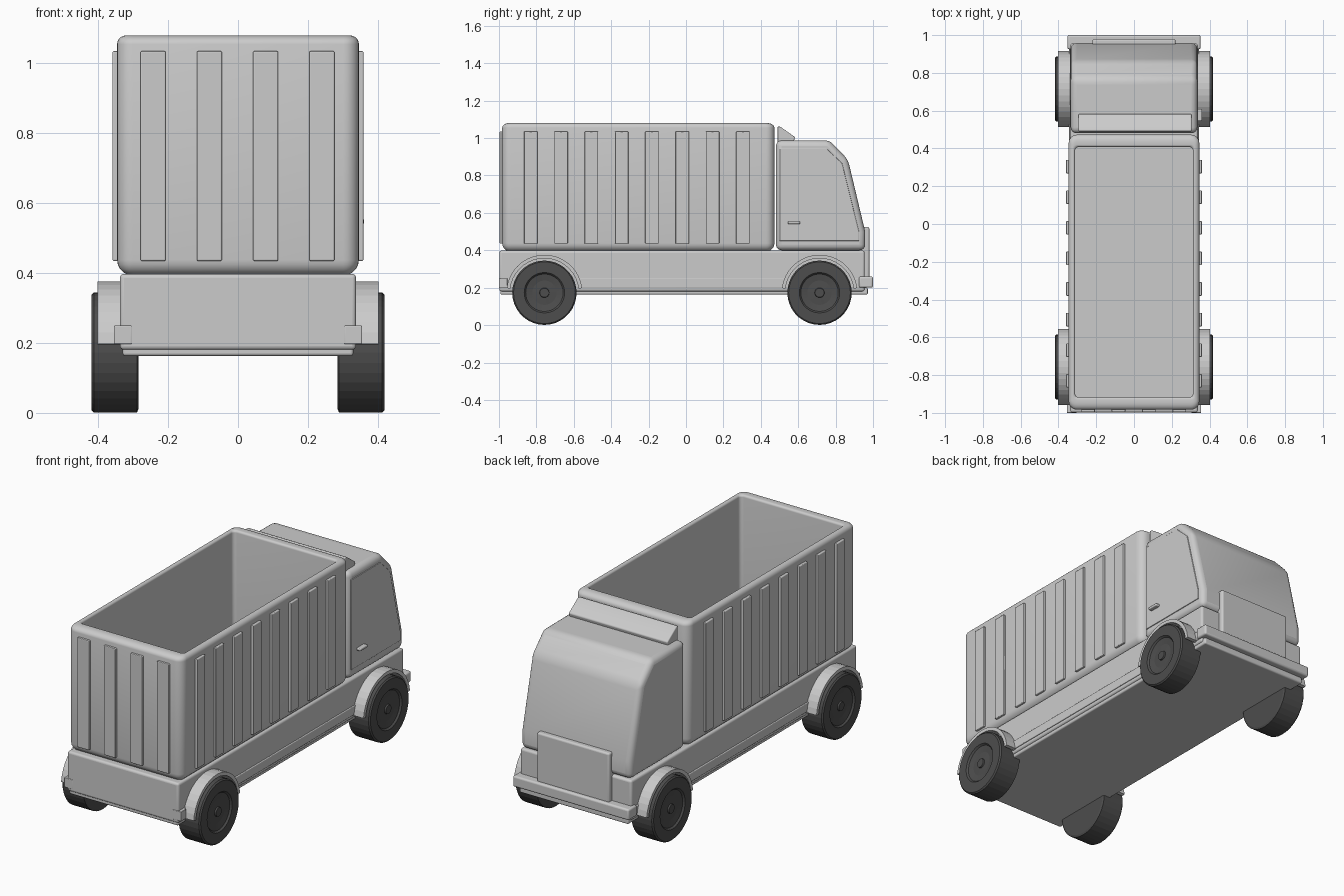
import bpy, bmesh, math

if "Cube" in bpy.data.objects:
    bpy.data.objects.remove(bpy.data.objects["Cube"], do_unlink=True)


def material(name, value):
    m = bpy.data.materials.new(name)
    m.use_nodes = True
    col = (value, value, value, 1)
    m.diffuse_color = col
    m.node_tree.nodes["Principled BSDF"].inputs["Base Color"].default_value = col
    return m


BODY = material("light_grey", 0.6)
TYRE = material("dark_grey", 0.075)


def finish(name, bm, mat, bevel=0, smooth=True):
    bmesh.ops.recalc_face_normals(bm, faces=bm.faces)
    me = bpy.data.meshes.new(name)
    bm.to_mesh(me)
    bm.free()
    me.materials.append(mat)
    ob = bpy.data.objects.new(name, me)
    bpy.context.collection.objects.link(ob)
    if bevel:
        mod = ob.modifiers.new("Bevel", "BEVEL")
        mod.width, mod.segments = bevel, 4
    if smooth:
        bpy.ops.object.select_all(action="DESELECT")
        ob.select_set(True)
        bpy.context.view_layer.objects.active = ob
        bpy.ops.object.shade_smooth_by_angle(angle=math.radians(35))
    return ob


def loft(bm, rings, closed=False):
    """Skin a list of point rings and cap both ends."""
    loops = [[bm.verts.new(p) for p in ring] for ring in rings]
    n = len(loops[0])
    for a, b in zip(loops, loops[1:]):
        for i in range(n):
            j = (i + 1) % n
            bm.faces.new((a[i], a[j], b[j], b[i]))
    bm.faces.new(loops[0])
    bm.faces.new(loops[-1])


def prism(name, pts, x0, x1, bevel=0, smooth=True):
    """Side profile of (y, z) points pushed along x."""
    bm = bmesh.new()
    loft(bm, [[(x, y, z) for y, z in pts] for x in (x0, x1)])
    return finish(name, bm, BODY, bevel, smooth)


def box(name, x0, x1, y0, y1, z0, z1, bevel=0):
    return prism(name, [(y0, z0), (y1, z0), (y1, z1), (y0, z1)], x0, x1, bevel)


def rounded_ring(hx, hy, r, cy, z, steps=6):
    pts = []
    for k, (sx, sy) in enumerate(((1, 1), (-1, 1), (-1, -1), (1, -1))):
        for s in range(steps + 1):
            a = math.pi / 2 * (k + s / steps)
            pts.append((sx * (hx - r) + r * math.cos(a),
                        cy + sy * (hy - r) + r * math.sin(a), z))
    return pts


# Open cargo container: rounded outside, over the rim and down to the floor
R, HX, HY, CY = 0.045, 0.346, 0.728, -0.255
quarter = [math.pi / 2 * i / 5 for i in range(6)]
steps = []
for a in quarter:
    d = R * (1 - math.sin(a))
    steps.append((HX - d, HY - d, 0.393 + R * (1 - math.cos(a))))
for a in quarter:
    d = 0.025 * (1 - math.cos(a))
    steps.append((HX - d, HY - 1.5 * d, 1.055 + 0.025 * math.sin(a)))
for a in quarter:
    d = 0.012 * math.sin(a)
    steps.append((0.324 - d, 0.675 - d, 1.068 + 0.012 * math.cos(a)))
steps.append((0.312, 0.663, 0.44))
bm = bmesh.new()
loft(bm, [rounded_ring(hx, hy, max(0.02, R - HX + hx), CY, z) for hx, hy, z in steps])
finish("cargo_container", bm, BODY)

# Raised ribs on the container sides and tail
for i in range(8):
    y = -0.83 + i * 0.162
    for s, side in ((1, "right"), (-1, "left")):
        box(f"side_rib_{side}_{i}", s * 0.33, s * 0.359,
            y - 0.036, y + 0.036, 0.435, 1.035, 0.004)
for i in range(4):
    x = -0.243 + i * 0.161
    box(f"tail_rib_{i}", x - 0.036, x + 0.036, -0.996, -0.96, 0.435, 1.035, 0.004)

# Chassis, floor slab and corner blocks
box("chassis", -0.338, 0.338, -0.998, 0.955, 0.18, 0.398, 0.012)
box("floor_slab", -0.33, 0.33, -0.992, 0.972, 0.163, 0.2, 0.008)
for s, side in ((1, "right"), (-1, "left")):
    box(f"side_strip_{side}", s * 0.32, s * 0.344, -0.985, 0.93, 0.2, 0.25, 0.004)
    box(f"rear_corner_block_{side}", s * 0.304, s * 0.355, -1.0, -0.955, 0.197, 0.25, 0.003)

# Cab with sloping windscreen
prism("cab", [(0.481, 0.4), (0.481, 0.987), (0.768, 0.987), (0.866, 0.885),
              (0.958, 0.5), (0.958, 0.4)], -0.335, 0.335, 0.03)
prism("roof_spoiler", [(0.49, 0.975), (0.49, 1.062), (0.505, 1.06),
                       (0.583, 1.005), (0.575, 0.975)], -0.295, 0.305, 0.006)
box("front_panel", -0.22, 0.22, 0.9, 0.98, 0.24, 0.525, 0.01)
box("front_bumper", -0.352, 0.352, 0.925, 1.0, 0.2, 0.26, 0.01)

# Door and handle, one side only
prism("door", [(0.5, 0.45), (0.5, 0.945), (0.75, 0.945), (0.835, 0.865),
               (0.925, 0.5), (0.925, 0.45)], 0.33, 0.339, 0.003)
box("door_handle", 0.33, 0.361, 0.545, 0.61, 0.54, 0.555, 0.005)

# Wheels and arches
WHEEL = [(0.285, 0.162), (0.289, 0.172), (0.412, 0.172), (0.419, 0.165),
         (0.419, 0.108), (0.41, 0.1), (0.404, 0.065), (0.406, 0.026), (0.414, 0.024)]
CZ, SEG = 0.173, 36
for y, end in ((0.714, "cab"), (-0.757, "tail")):
    # Arch: band above the wheel, flat feet near the strip
    arc = [math.radians(7 + 166 * i / 18) for i in range(19)]
    band = [(y + 0.203 * math.cos(a), CZ + 0.203 * math.sin(a)) for a in arc]
    band += [(y + 0.184 * math.cos(a), CZ + 0.184 * math.sin(a)) for a in reversed(arc)]
    for s, side in ((1, "right"), (-1, "left")):
        bm = bmesh.new()
        loft(bm, [[(s * x, y + r * math.cos(2 * math.pi * i / SEG),
                    CZ + r * math.sin(2 * math.pi * i / SEG)) for i in range(SEG)]
                  for x, r in WHEEL])
        finish(f"wheel_{end}_{side}", bm, TYRE, smooth=False)
        prism(f"wheel_arch_{end}_{side}", band, s * 0.32, s * 0.402, smooth=False)
